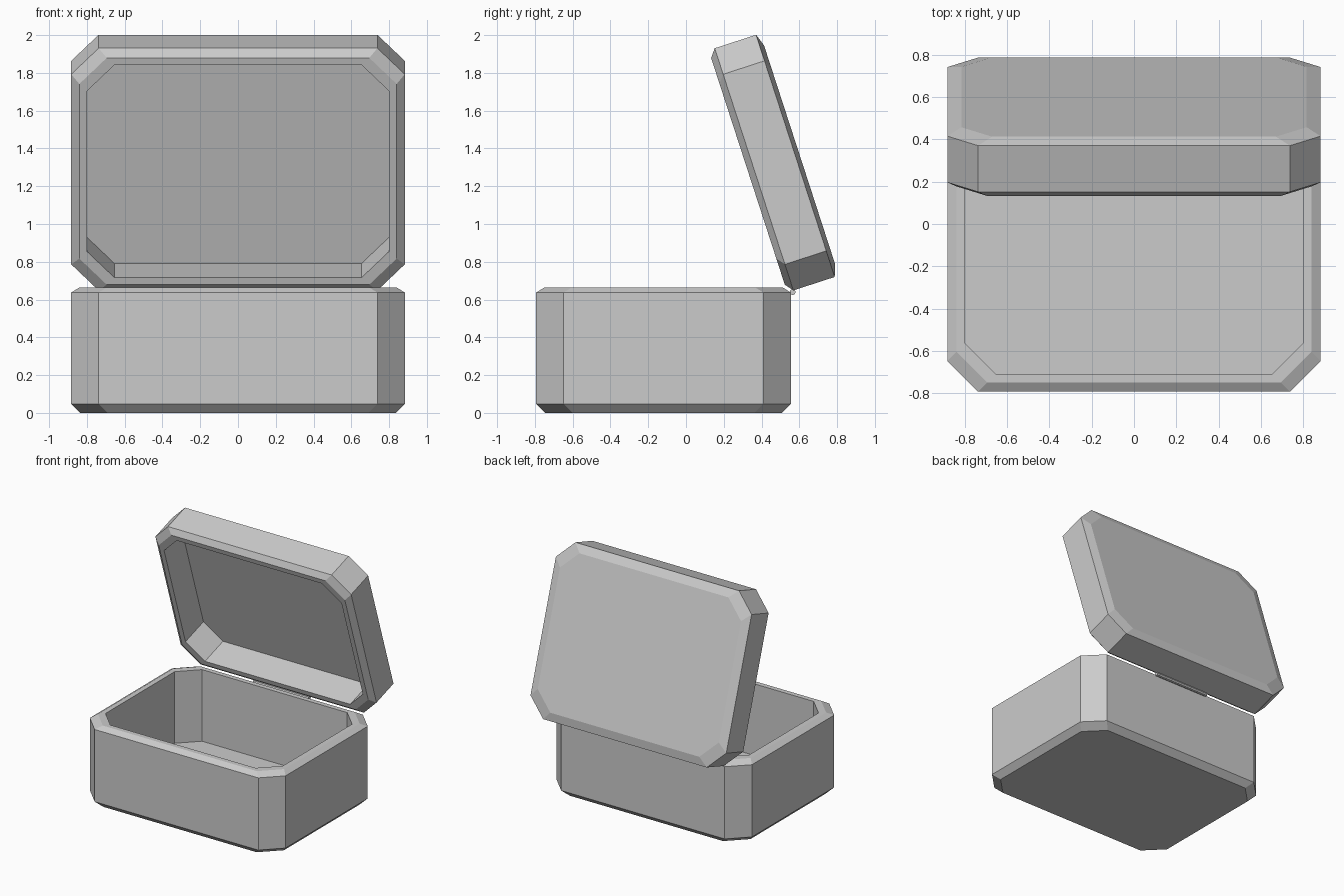
import bpy, bmesh
from math import radians
from mathutils import Matrix

if "Cube" in bpy.data.objects:
    bpy.data.objects.remove(bpy.data.objects["Cube"])

HX, HY, CUT = 0.883, 0.674, 0.145   # half width, half depth, corner cut


def ring(bm, inset, z):
    """Rectangle with cut corners, shrunk by inset, at height z."""
    a, b = HX - inset, HY - inset
    pts = [(a, -b + CUT), (a, b - CUT), (a - CUT, b), (-a + CUT, b),
           (-a, b - CUT), (-a, -b + CUT), (-a + CUT, -b), (a - CUT, -b)]
    return [bm.verts.new((x, y, z)) for x, y in pts]


def shell(name, profile, matrix):
    """Loft rings along an (inset, z) profile and cap both ends."""
    bm = bmesh.new()
    rings = [ring(bm, i, z) for i, z in profile]
    for lo, hi in zip(rings, rings[1:]):
        for k in range(8):
            n = (k + 1) % 8
            bm.faces.new((lo[k], lo[n], hi[n], hi[k]))
    bm.faces.new(rings[0])
    bm.faces.new(rings[-1])
    bmesh.ops.recalc_face_normals(bm, faces=bm.faces[:])
    mesh = bpy.data.meshes.new(name)
    bm.to_mesh(mesh)
    bm.free()
    obj = bpy.data.objects.new(name, mesh)
    obj.matrix_world = matrix
    bpy.context.collection.objects.link(obj)
    return obj


# Open box: bevelled foot, straight wall, bevelled rim, inner wall and floor
shell("box_base",
      [(0.047, 0), (0, 0.048), (0, 0.637), (0.043, 0.664), (0.083, 0.664), (0.083, 0.08)],
      Matrix.Translation((0, -0.119, 0)))

# Lid: shallow bevelled top, rim facing the box, tilted open
shell("lid",
      [(0.066, 0.287), (0, 0.264), (0, 0.034), (0.043, 0), (0.083, 0), (0.083, 0.243)],
      Matrix.Translation((0, 0.328, 1.279)) @ Matrix.Rotation(radians(-72), 4, 'X'))

# Hinge pin between box and lid
bpy.ops.mesh.primitive_cylinder_add(vertices=8, radius=0.016, depth=0.5,
                                    location=(0, 0.565, 0.64),
                                    rotation=(0, radians(90), 0))
bpy.context.object.name = "hinge_pin"
